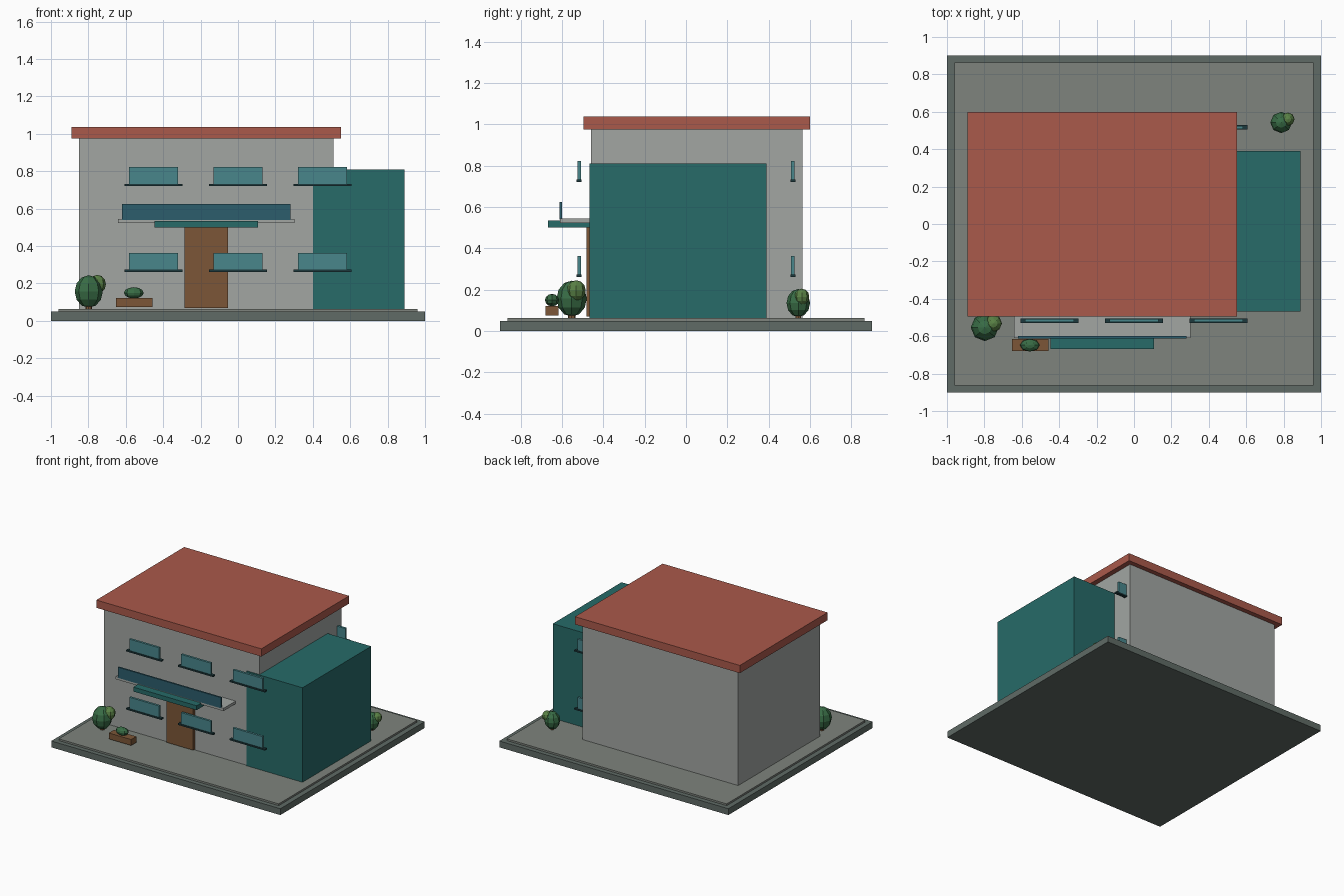
import bpy

if "Cube" in bpy.data.objects:
    bpy.data.objects.remove(bpy.data.objects["Cube"])

# Palette
def mat(name, r, g, b):
    m = bpy.data.materials.new(name)
    m.diffuse_color = (r, g, b, 1)
    m.use_nodes = True
    m.node_tree.nodes["Principled BSDF"].inputs["Base Color"].default_value = m.diffuse_color
    return m

WALL = mat("wall_grey", 0.36, 0.38, 0.365)
STONE = mat("dark_stone", 0.115, 0.147, 0.133)
PAVE = mat("paving", 0.21, 0.23, 0.205)
ROOF = mat("roof_red", 0.40, 0.10, 0.07)
TEAL = mat("teal", 0.02, 0.145, 0.14)
GLASS = mat("window_glass", 0.065, 0.24, 0.26)
RAIL = mat("railing_blue", 0.025, 0.11, 0.15)
SILL = mat("sill_dark", 0.012, 0.04, 0.045)
WOOD = mat("wood", 0.20, 0.093, 0.038)
LEAF = mat("leaf", 0.04, 0.15, 0.06)
LEAF2 = mat("leaf_light", 0.10, 0.22, 0.06)


def box(name, x, y, z, material):
    """Box from (min, max) ranges on each axis."""
    bpy.ops.mesh.primitive_cube_add(size=1, location=[sum(r) / 2 for r in (x, y, z)])
    o = bpy.context.object
    o.name = name
    o.scale = [r[1] - r[0] for r in (x, y, z)]
    o.data.materials.append(material)
    return o


def blob(name, loc, radii, material):
    """Faceted foliage ball."""
    bpy.ops.mesh.primitive_uv_sphere_add(segments=8, ring_count=6, radius=1, location=loc)
    o = bpy.context.object
    o.name = name
    o.scale = radii
    o.data.materials.append(material)
    return o


def shrub(name, x, y, s):
    """Trunk, main crown and a smaller lighter crown."""
    z0 = 0.06
    bpy.ops.mesh.primitive_cylinder_add(vertices=8, radius=0.018 * s, depth=0.06 * s,
                                        location=(x, y, z0 + 0.034 * s))
    trunk = bpy.context.object
    trunk.name = name + "_trunk"
    trunk.data.materials.append(WOOD)
    blob(name + "_crown", (x, y, z0 + 0.097 * s), (0.075 * s, 0.073 * s, 0.087 * s), LEAF)
    blob(name + "_side_crown", (x + 0.046 * s, y + 0.022 * s, z0 + 0.136 * s),
         (0.046 * s, 0.046 * s, 0.05 * s), LEAF2)


# Ground slabs
box("base_slab", (-1, 1), (-0.9, 0.9), (0, 0.05), STONE)
box("paving_slab", (-0.96, 0.96), (-0.864, 0.864), (0.05, 0.064), PAVE)

# Main block, roof and side wing
box("main_block", (-0.85, 0.51), (-0.46, 0.563), (0.06, 0.98), WALL)
box("flat_roof", (-0.89, 0.55), (-0.495, 0.6), (0.976, 1.037), ROOF)
box("side_wing", (0.4, 0.89), (-0.467, 0.39), (0.06, 0.81), TEAL)

# Windows and sills: three columns, two floors, front and back
for side, sy in (("front", -1), ("back", 1)):
    for floor, z in (("lower", 0.274), ("upper", 0.733)):
        for i, x in enumerate((-0.452, 0, 0.452)):
            tag = f"{side}_{floor}_{i + 1}"
            box("window_" + tag, (x - 0.13, x + 0.13),
                sorted((sy * 0.507, sy * 0.525)), (z, z + 0.09), GLASS)
            box("sill_" + tag, (x - 0.154, x + 0.154),
                sorted((sy * 0.505, sy * 0.53)), (z - 0.012, z), SILL)

# Entrance door, canopy and balcony
box("door", (-0.286, -0.054), (-0.482, -0.455), (0.07, 0.5), WOOD)
box("canopy", (-0.446, 0.106), (-0.668, -0.455), (0.5, 0.535), TEAL)
box("balcony_slab", (-0.641, 0.301), (-0.61, -0.455), (0.523, 0.545), WALL)
box("balcony_railing", (-0.62, 0.28), (-0.612, -0.599), (0.54, 0.624), RAIL)

# Planter and shrubs
box("planter", (-0.652, -0.457), (-0.68, -0.616), (0.075, 0.122), WOOD)
blob("planter_plant", (-0.557, -0.648, 0.15), (0.053, 0.034, 0.03), LEAF)
shrub("front_shrub", -0.798, -0.553, 1.0)
shrub("back_shrub", 0.787, 0.543, 0.78)
